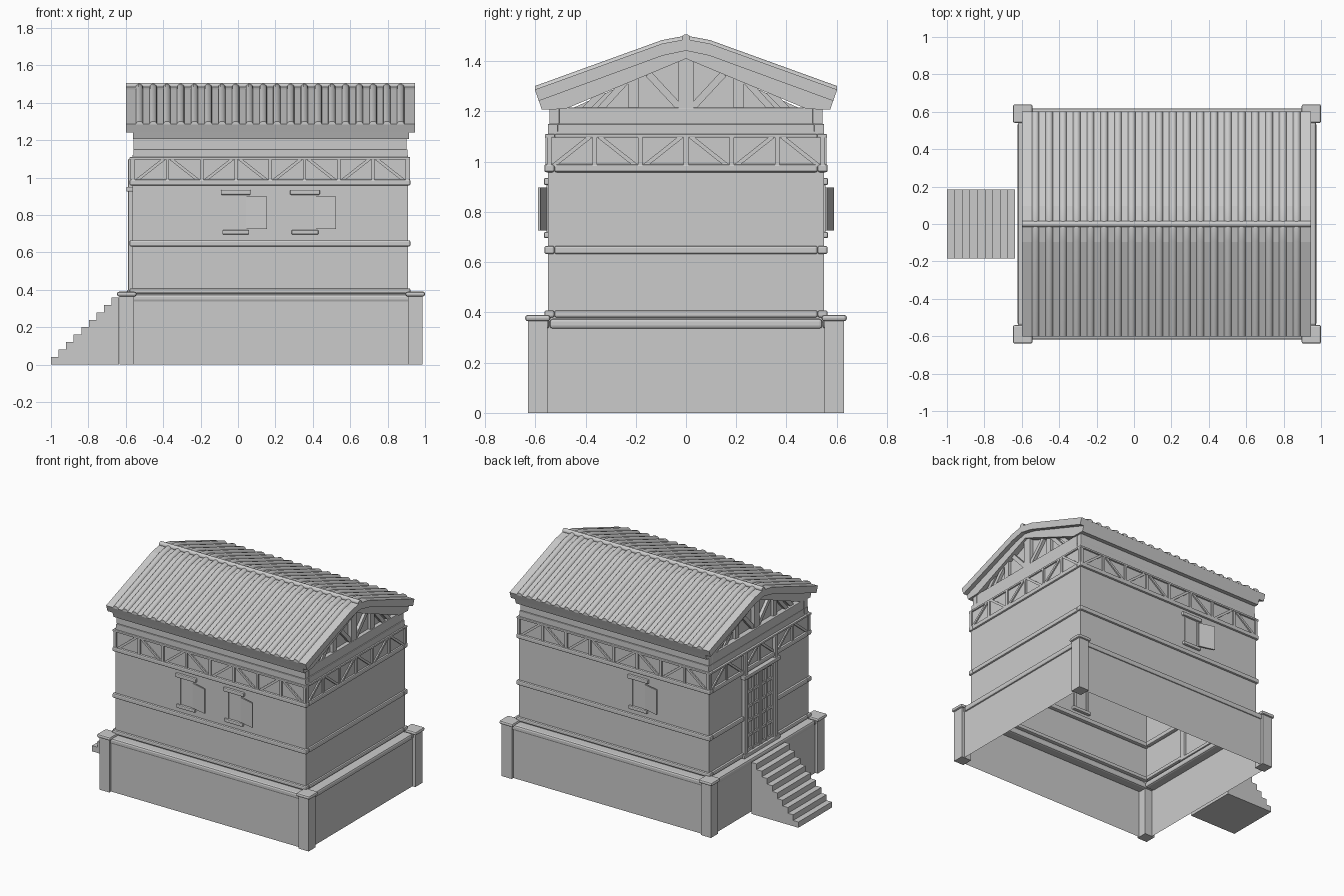
import bpy, bmesh, math
from mathutils import Vector as V

if "Cube" in bpy.data.objects:
    bpy.data.objects.remove(bpy.data.objects["Cube"])

X0, X1, Y = -0.565, 0.91, 0.55          # house wall planes
CX = (X0 + X1) / 2


def finish(name, bm, bevel=0.0, smooth=False):
    bmesh.ops.recalc_face_normals(bm, faces=bm.faces)
    me = bpy.data.meshes.new(name)
    bm.to_mesh(me)
    bm.free()
    ob = bpy.data.objects.new(name, me)
    bpy.context.collection.objects.link(ob)
    if bevel:
        m = ob.modifiers.new("bevel", 'BEVEL')
        m.width, m.segments = bevel, 2
    if smooth:
        bpy.context.view_layer.objects.active = ob
        ob.select_set(True)
        bpy.ops.object.shade_smooth_by_angle(angle=math.radians(50))
        ob.select_set(False)
    return ob


def box(bm, x0, x1, y0, y1, z0, z1):
    vs = [v for v in bmesh.ops.create_cube(bm, size=1)['verts']]
    for v in vs:
        v.co = V(((x0 + x1) / 2 + v.co.x * (x1 - x0), (y0 + y1) / 2 + v.co.y * (y1 - y0),
                  (z0 + z1) / 2 + v.co.z * (z1 - z0)))
    return vs


def beam(bm, p, q, normal, width, depth):
    """Rectangular bar from p to q lying on a plane with the given normal."""
    p, q, n = V(p), V(q), V(normal)
    s = (q - p).normalized().cross(n) * width / 2
    offs = [s, -s, -s + n * depth, s + n * depth]
    a, b = ([bm.verts.new(e + o) for o in offs] for e in (p, q))
    bm.faces.new(a)
    bm.faces.new(b)
    for i in range(4):
        bm.faces.new((a[i], a[i - 1], b[i - 1], b[i]))


def prism(bm, pts, lo, hi, axis):
    """Extrude a profile along x (pts are y,z) or y (pts are x,z)."""
    f = (lambda p, t: (t, p[0], p[1])) if axis == 'x' else (lambda p, t: (p[0], t, p[1]))
    a, b = ([bm.verts.new(f(p, t)) for p in pts] for t in (lo, hi))
    bm.faces.new(a)
    bm.faces.new(b)
    for i in range(len(pts)):
        bm.faces.new((a[i], a[i - 1], b[i - 1], b[i]))


def shell(name, x0, x1, y, z0, z1):
    """Open-ended rectangular wall shell."""
    bm = bmesh.new()
    c = [(x0, -y), (x1, -y), (x1, y), (x0, y)]
    a, b = ([bm.verts.new((*p, z)) for p in c] for z in (z0, z1))
    for i in range(4):
        bm.faces.new((a[i - 1], a[i], b[i], b[i - 1]))
    finish(name, bm)


def band(name, x0, x1, y, z0, z1, t, bevel=0.008, gap=0.0):
    """Four-sided trim of thickness t, optionally broken at the doorway."""
    bm = bmesh.new()
    for s in (-1, 1):
        box(bm, x0, x1, *sorted((s * y, s * (y - t))), z0, z1)
    box(bm, x1 - t, x1, -y + t, y - t, z0, z1)
    if gap:
        for s in (-1, 1):
            box(bm, x0, x0 + t, *sorted((s * gap, s * (y - t))), z0, z1)
    else:
        box(bm, x0, x0 + t, -y + t, y - t, z0, z1)
    finish(name, bm, bevel)


# podium: hollow walls, ledge, corner piers with caps
shell("podium_wall", -0.615, 0.965, 0.61, 0, 0.36)
band("podium_ledge", -0.622, 0.975, 0.618, 0.335, 0.375, 0.075, 0.012)
piers, caps = bmesh.new(), bmesh.new()
for px in (-0.595, 0.948):
    for py in (-0.59, 0.59):
        box(piers, px - 0.039, px + 0.039, py - 0.039, py + 0.039, 0, 0.37)
        box(caps, px - 0.052, px + 0.052, py - 0.05, py + 0.05, 0.365, 0.39)
finish("podium_piers", piers)
finish("podium_pier_caps", caps, 0.01)

# stairs
bm = bmesh.new()
pts = [(-1, 0)]
for i in range(9):
    x = -1 + 0.0405 * i
    pts += [(x, 0.04 * (i + 1)), (x + 0.0405, 0.04 * (i + 1))]
pts.append((pts[-1][0], 0))
prism(bm, pts, -0.185, 0.185, 'y')
finish("stairs", bm)

# house walls and horizontal trims
shell("house_wall", X0, X1, Y, 0.36, 1.12)
band("foot_trim", X0 - 0.015, X1 + 0.012, Y + 0.014, 0.38, 0.408, 0.04, gap=0.18)
band("middle_trim", X0 - 0.015, X1 + 0.012, Y + 0.014, 0.632, 0.665, 0.04, gap=0.18)
band("frieze_lower_rail", X0 - 0.015, X1 + 0.012, Y + 0.014, 0.958, 0.99, 0.04)
band("frieze_upper_rail", X0 - 0.015, X1 + 0.01, Y + 0.012, 1.096, 1.11, 0.04, 0.004)
band("architrave", X0 + 0.005, X1 - 0.003, Y, 1.11, 1.15, 0.04, 0.003)
band("cornice", X0 + 0.005, X1 - 0.008, Y - 0.006, 1.15, 1.215, 0.04, 0.003)

# frieze trusses on all four walls
bm = bmesh.new()


def truss(a, b, normal, bays):
    a, b = V(a), V(b)
    lo, hi = V((0, 0, 0.985)), V((0, 0, 1.1))
    for i in range(bays + 1):
        p = a.lerp(b, i / bays)
        beam(bm, p + lo, p + hi, normal, 0.018, 0.01)
        if i < bays:
            q = a.lerp(b, (i + 1) / bays)
            s, e = (lo, hi) if i % 2 == 0 else (hi, lo)
            beam(bm, p.lerp(q, 0.1) + s, p.lerp(q, 0.9) + e, normal, 0.016, 0.009)


for s in (-1, 1):
    truss((X0 + 0.005, s * Y, 0), (X1 - 0.005, s * Y, 0), (0, s, 0), 8)
truss((X1, -Y + 0.005, 0), (X1, Y - 0.005, 0), (1, 0, 0), 6)
truss((X0, -Y + 0.005, 0), (X0, Y - 0.005, 0), (-1, 0, 0), 6)
finish("frieze_truss", bm)

# doorway: posts, lintel, threshold and double lattice leaves
bm = bmesh.new()
for s in (-1, 1):
    box(bm, X0 - 0.022, X0 + 0.02, *sorted((s * 0.15, s * 0.185)), 0.375, 1.1)
box(bm, X0 - 0.032, X0 + 0.02, -0.2, 0.2, 0.925, 0.95)
box(bm, X0 - 0.028, X0 + 0.02, -0.2, 0.2, 0.375, 0.4)
finish("door_frame", bm, 0.005)
bm = bmesh.new()
for s in (-1, 1):
    for y in (0.012, 0.075, 0.138):
        box(bm, X0 - 0.012, X0, s * y - 0.009, s * y + 0.009, 0.4, 0.925)
    for i in range(6):
        z = 0.41 + i * 0.101
        box(bm, X0 - 0.01, X0, *sorted((s * 0.005, s * 0.148)), z - 0.009, z + 0.009)
finish("door_lattice", bm)


# windows with an open shutter (side -1 is the front wall, +1 the back)
def window(name, cx, side):
    def b(u0, u1, d0, d1, z0, z1):
        return box(bm, *sorted((cx - side * u0, cx - side * u1)),
                   *sorted((side * (Y + d0), side * (Y + d1))), z0, z1)
    bm = bmesh.new()
    b(-0.08, 0.08, -0.02, 0.016, 0.908, 0.935)
    b(-0.072, 0.072, -0.02, 0.016, 0.696, 0.72)
    finish(name + "_lintel_and_sill", bm, 0.006)
    bm = bmesh.new()
    b(-0.058, -0.044, -0.01, 0.006, 0.72, 0.908)
    b(0.044, 0.058, -0.01, 0.006, 0.72, 0.908)
    finish(name + "_jambs", bm)
    bm = bmesh.new()
    beam(bm, (cx - side * 0.055, side * (Y + 0.002), 0.812),
         (cx - side * 0.166, side * (Y + 0.03), 0.812), (0, side, 0), 0.178, 0.01)
    finish(name + "_shutter", bm)


window("front_window_left", -0.012, -1)
window("front_window_right", 0.358, -1)
window("back_window", -0.02, 1)


# roof: two layers, round tiles and ridge
def mirrored(half):
    return half + [(-y, z) for y, z in reversed(half) if y]


top = [(-0.602, 1.287), (-0.096, 1.47), (0, 1.488)]
mid = [(-0.586, 1.242), (-0.094, 1.422), (0, 1.442)]
low = [(-0.574, 1.207), (-0.48, 1.21), (0, 1.41)]
for name, a, c, x0, x1 in (("roof_slab", top, mid, -0.6, 0.945),
                           ("roof_underlayer", mid, low, X0 + 0.003, 0.915)):
    bm = bmesh.new()
    prism(bm, mirrored(a) + mirrored(c)[::-1], x0, x1, 'x')
    finish(name, bm)

bm = bmesh.new()
path = mirrored(top)
for i in range(20):
    x = -0.527 + i * 0.0735
    rings = []
    for y, z in path:
        rings.append([bm.verts.new((x + 0.021 * math.cos(k * math.pi / 5), y,
                                    z - 0.004 + 0.019 * math.sin(k * math.pi / 5)))
                      for k in range(6)])
    for r, q in zip(rings, rings[1:]):
        for k in range(6):
            bm.faces.new((r[k - 1], r[k], q[k], q[k - 1]))
    bm.faces.new(rings[0])
    bm.faces.new(rings[-1])
finish("roof_tiles", bm, smooth=True)

bm = bmesh.new()
prism(bm, [(0.017 * math.cos(k * math.pi / 5), 1.491 + 0.017 * math.sin(k * math.pi / 5))
           for k in range(10)], -0.6, 0.945, 'x')
finish("roof_ridge", bm, smooth=True)

# gable panels with timber struts
panel, struts = bmesh.new(), bmesh.new()
for x, n in ((X0 + 0.045, -1), (X1 - 0.04, 1)):
    prism(panel, [(-0.48, 1.2), (0.48, 1.2), (0, 1.42)], x - 0.004, x + 0.004, 'x')
    beam(struts, (x, 0, 1.2), (x, 0, 1.42), (n, 0, 0), 0.06, 0.03)
    for s in (-1, 1):
        for y0, z0, y1, z1, w in ((0.21, 1.2, 0.21, 1.33, 0.04), (0.02, 1.21, 0.15, 1.35, 0.028),
                                  (0.35, 1.2, 0.24, 1.32, 0.026), (0.41, 1.2, 0.33, 1.28, 0.026)):
            beam(struts, (x, s * y0, z0), (x, s * y1, z1), (n, 0, 0), w, 0.025)
finish("gable_panels", panel)
finish("gable_struts", struts)
